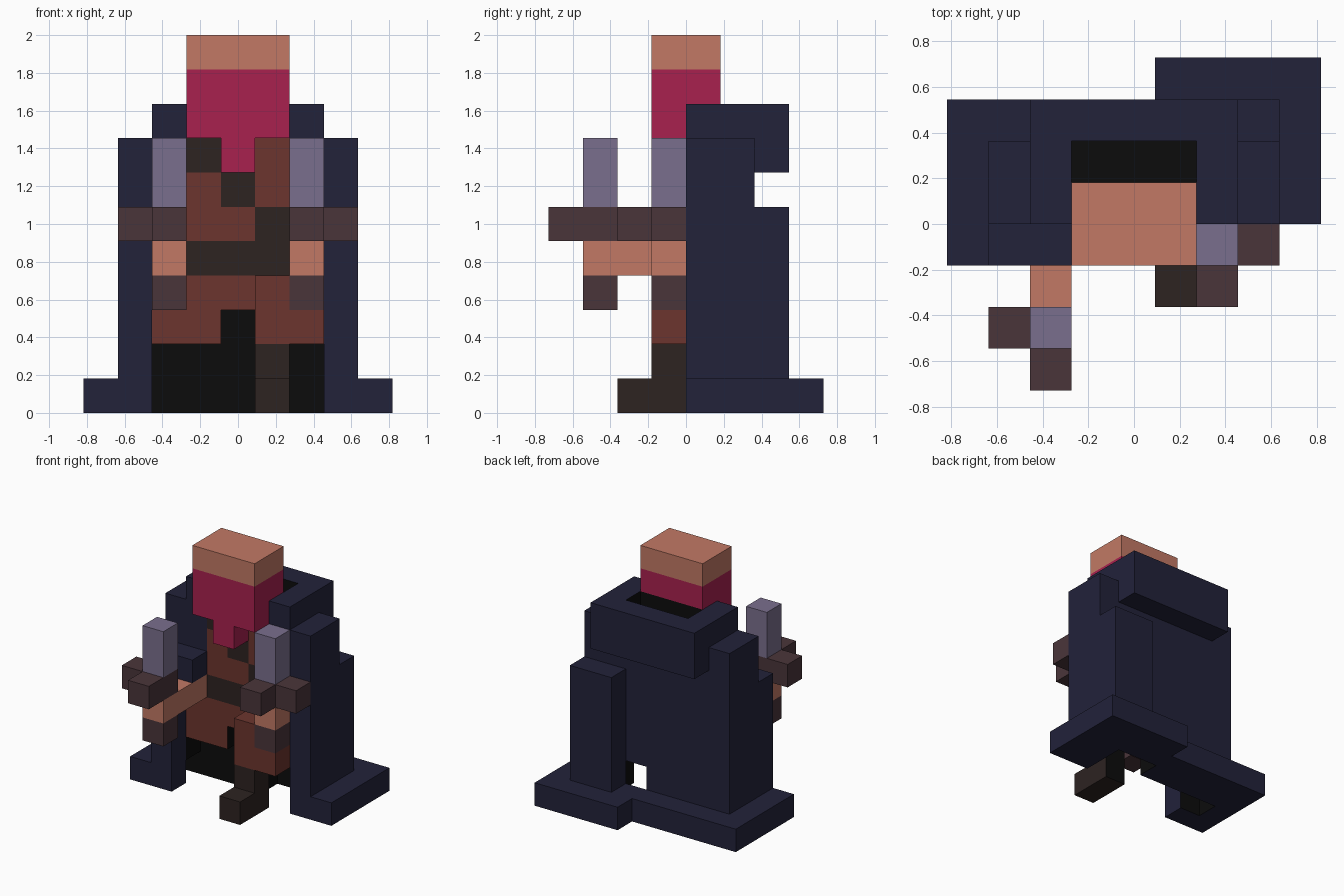
import bpy, bmesh
from mathutils import Vector

cube = bpy.data.objects.get("Cube")
if cube:
    bpy.data.objects.remove(cube, do_unlink=True)

U = 2 / 11  # size of one block


def linear(c):
    c /= 255
    return c / 12.92 if c <= 0.04045 else ((c + 0.055) / 1.055) ** 2.4


def material(name, rgb):
    m = bpy.data.materials.new(name)
    col = (*[linear(c) for c in rgb], 1)
    m.diffuse_color = col
    m.use_nodes = True
    bsdf = next(n for n in m.node_tree.nodes if n.type == 'BSDF_PRINCIPLED')
    bsdf.inputs["Base Color"].default_value = col
    bsdf.inputs["Roughness"].default_value = 0.9
    return m


navy = material("navy_cloth", (34, 34, 58))
crimson = material("crimson_hair", (168, 33, 79))
skin = material("skin", (194, 121, 101))
lavender = material("lavender_metal", (122, 111, 141))
mauve = material("mauve_leather", (74, 53, 58))
brown = material("brown_cloth", (108, 53, 46))
dark = material("dark_leather", (45, 35, 33))
black = material("black_lining", (12, 12, 12))

cells = {}      # block position -> part name
hollow = set()  # empty blocks whose walls are lined in black
parts = {}      # part name -> material


def blocks(x, y, z):
    return [(i, j, k) for i in range(x[0], x[1] + 1)
            for j in range(y[0], y[1] + 1) for k in range(z[0], z[1] + 1)]


def part(name, mat, *boxes):
    """Fill inclusive block ranges (x, y, z); later parts replace earlier ones."""
    parts[name] = mat
    for b in boxes:
        for c in blocks(*b):
            cells[c] = name


def carve(*boxes):
    for b in boxes:
        for c in blocks(*b):
            cells.pop(c, None)
            hollow.add(c)


# Cloak: spreading hem, body, folds and raised collar
part("cloak_hem", navy, ((-4, 4), (0, 2), (0, 0)), ((-4, -3), (-1, -1), (0, 0)),
     ((1, 4), (3, 3), (0, 0)))
part("cloak_body", navy, ((-3, 3), (0, 1), (1, 7)))
part("cloak_back_fold", navy, ((2, 3), (2, 2), (1, 5)))
part("cloak_right_fold", navy, ((-3, -3), (-1, -1), (1, 5)), ((-2, -2), (-1, -1), (5, 5)))
part("cloak_collar", navy, ((-2, 2), (0, 2), (7, 8)))

# Tunic with crossing harness and belt
part("tunic", brown, ((-1, 1), (0, 0), (2, 7)), ((-2, 2), (0, 0), (2, 2)),
     ((-2, -2), (0, 0), (3, 3)))
part("harness", dark, ((-1, 1), (0, 0), (4, 4)), ((1, 1), (0, 0), (5, 5)),
     ((0, 0), (0, 0), (6, 6)), ((-1, -1), (0, 0), (7, 7)))

# Raised front leg and boot
part("front_leg", brown, ((1, 1), (-1, -1), (2, 3)), ((2, 2), (-1, -1), (2, 2)))
part("front_boot", dark, ((1, 1), (-1, -1), (0, 1)), ((1, 1), (-2, -2), (0, 0)))

# Arms, each holding an upright dagger
for side, x, y, out in (("left", 2, -1, 3), ("right", -2, -3, -3)):
    part(side + "_arm", skin, ((x, x), (y, -1), (4, 4)))
    part(side + "_dagger_grip", mauve, ((x, x), (y, y), (3, 3)))
    part(side + "_dagger_guard", mauve, ((x, x), (y - 1, y), (5, 5)), ((out, out), (y, y), (5, 5)))
    part(side + "_dagger_blade", lavender, ((x, x), (y, y), (6, 7)))

# Head: crown over hair and beard
part("crown_of_head", skin, ((-1, 1), (-1, 0), (10, 10)))
part("hair_and_beard", crimson, ((-1, 1), (-1, 0), (8, 9)), ((0, 0), (-1, -1), (7, 7)))

# Lined openings: under the tunic, at the hem and inside the collar
carve(((-2, 2), (0, 0), (0, 1)), ((1, 2), (1, 1), (0, 1)), ((-3, -3), (0, 0), (0, 0)),
      ((0, 0), (0, 0), (2, 2)), ((-1, 1), (1, 1), (7, 8)))


def build(name, mat):
    """Make one mesh from the exposed block sides of a part."""
    bm = bmesh.new()
    verts = {}

    def vert(p):
        if p not in verts:
            verts[p] = bm.verts.new(Vector((p[0] - 0.5, p[1], p[2])) * U)
        return verts[p]

    for c in [c for c, n in cells.items() if n == name]:
        for axis in range(3):
            for step in (-1, 1):
                near = list(c)
                near[axis] += step
                near = tuple(near)
                if near in cells:
                    continue
                corners = []
                for a, b in ((0, 0), (1, 0), (1, 1), (0, 1)):
                    p = list(c)
                    p[axis] += step > 0
                    p[(axis + 1) % 3] += a
                    p[(axis + 2) % 3] += b
                    corners.append(vert(tuple(p)))
                face = bm.faces.new(corners if step > 0 else corners[::-1])
                face.material_index = 1 if near in hollow else 0
    # Merge flat neighbouring sides
    bmesh.ops.dissolve_limit(bm, angle_limit=0.01, verts=bm.verts[:], edges=bm.edges[:],
                             delimit={'MATERIAL', 'NORMAL'})
    mesh = bpy.data.meshes.new(name)
    bm.to_mesh(mesh)
    bm.free()
    mesh.materials.append(mat)
    mesh.materials.append(black)
    bpy.context.collection.objects.link(bpy.data.objects.new(name, mesh))


for part_name, part_mat in parts.items():
    build(part_name, part_mat)
